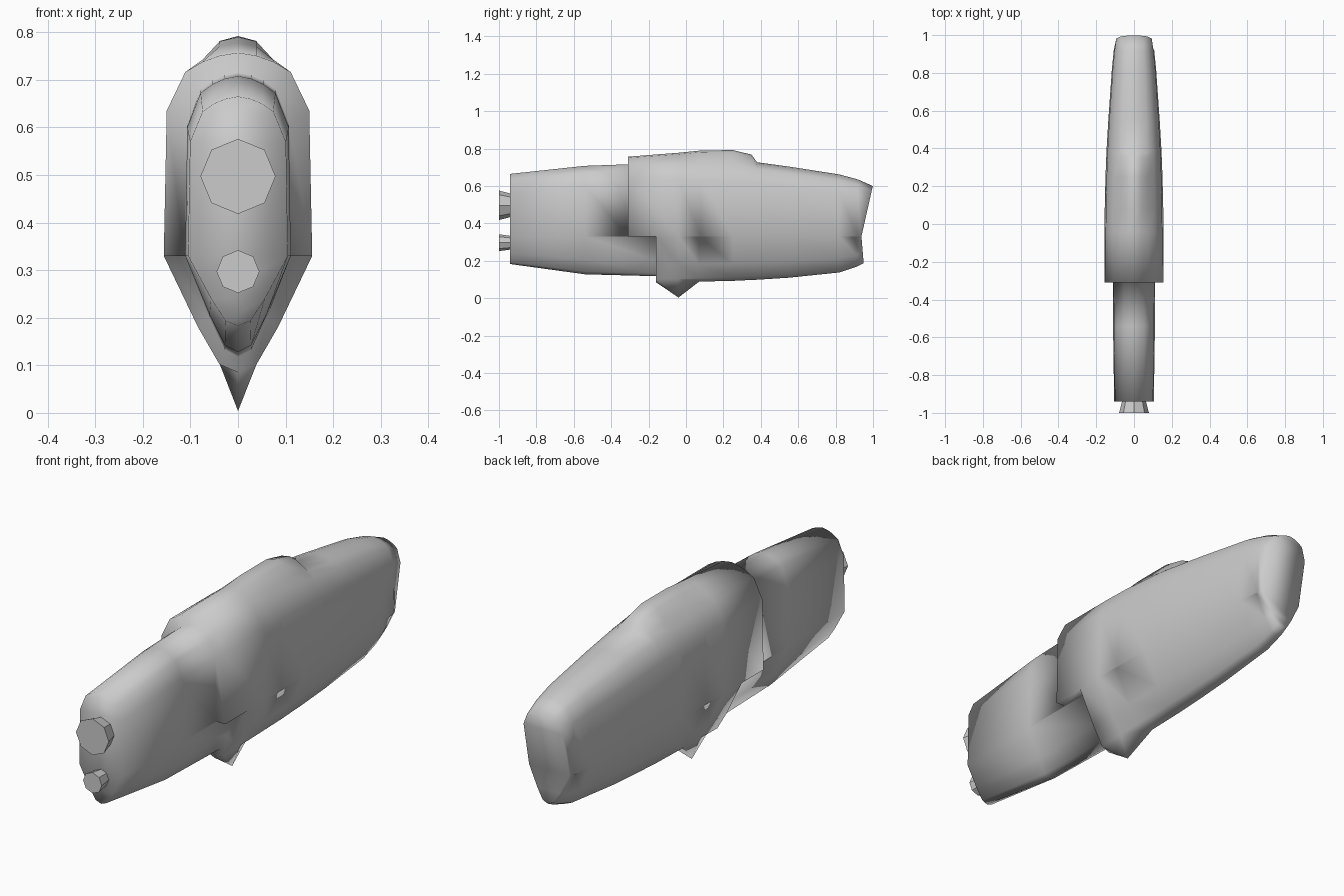
import bpy, bmesh, math

if "Cube" in bpy.data.objects:
    bpy.data.objects.remove(bpy.data.objects["Cube"])

SIDE_Z = 0.33  # height of the widest line along the hull

# half cross-section: (fraction of half width, fraction of height above / below SIDE_Z)
UPPER = [(0, 1), (.25, .985), (.48, .955), (.71, .905), (.96, .715), (1, 0)]
LOWER = [(1, 0), (.54, .61), (.25, .93), (0, 1)]


def half_ring(y, y_low, w, top, bot, bump=0, keel=0):
    pts = [[u * w, y, SIDE_Z + v * (top - SIDE_Z)] for u, v in UPPER]
    pts += [[u * w, y_low, SIDE_Z - v * (SIDE_Z - bot)] for u, v in LOWER]
    for i, k in enumerate((1, .92, .2)):
        pts[i][2] += bump * k
    pts[-1][2] -= keel
    return pts


rings = [
    # narrow engine block
    half_ring(-.94, -.94, .105, .665, .183),
    half_ring(-.54, -.54, .111, .708, .128),
    half_ring(-.31, -.16, .112, .716, .118),
    # wide body, with canopy bump and keel spike
    half_ring(-.31, -.16, .156, .757, .085),
    half_ring(-.04, -.04, .156, .757, .087, .021, .083),
    half_ring(.08, .07, .155, .754, .089, .036),
    half_ring(.25, .25, .151, .742, .093, .05),
    half_ring(.35, .35, .147, .732, .098, .036),
    half_ring(.38, .38, .146, .727, .099),
    half_ring(.55, .55, .136, .704, .11),
    half_ring(.82, .82, .117, .662, .138),
    half_ring(.92, .91, .107, .635, .168),
]
# slanted end
tip = half_ring(.95, .95, .098, .60, .188)
for p in tip:
    p[1] = .938 + max(0, p[2] - SIDE_Z) * .225 + max(0, SIDE_Z - p[2]) * .085
rings.append(tip)

bm = bmesh.new()
loops = []
for r in rings:
    right = [bm.verts.new(p) for p in r]
    left = [bm.verts.new((-x, y, z)) for x, y, z in r[1:-1]]
    loops.append(right + left[::-1])
n = len(loops[0])
for a, b in zip(loops, loops[1:]):
    for i in range(n):
        j = (i + 1) % n
        bm.faces.new((a[i], a[j], b[j], b[i]))
# close both ends with cross strips
for loop in (loops[0], loops[-1]):
    for i in range(n // 2):
        quad = [loop[i], loop[i + 1], loop[(n - i - 1) % n], loop[(n - i) % n]]
        face = list(dict.fromkeys(quad))
        if len(face) > 2:
            bm.faces.new(face)
bmesh.ops.remove_doubles(bm, verts=bm.verts, dist=.0005)
bmesh.ops.recalc_face_normals(bm, faces=bm.faces)
for f in bm.faces:
    f.smooth = True
mesh = bpy.data.meshes.new("hull")
bm.to_mesh(mesh)
bm.free()
hull = bpy.data.objects.new("hull", mesh)
bpy.context.collection.objects.link(hull)


# eight-sided flared nozzles
def nozzle(name, z, r_out, r_in):
    bpy.ops.mesh.primitive_cone_add(vertices=8, radius1=r_out, radius2=r_in, depth=.08,
                                    location=(0, -.96, z), rotation=(-math.pi / 2, 0, 0))
    bpy.context.object.name = name


nozzle("upper_nozzle", .497, .079, .058)
nozzle("lower_nozzle", .297, .045, .034)
